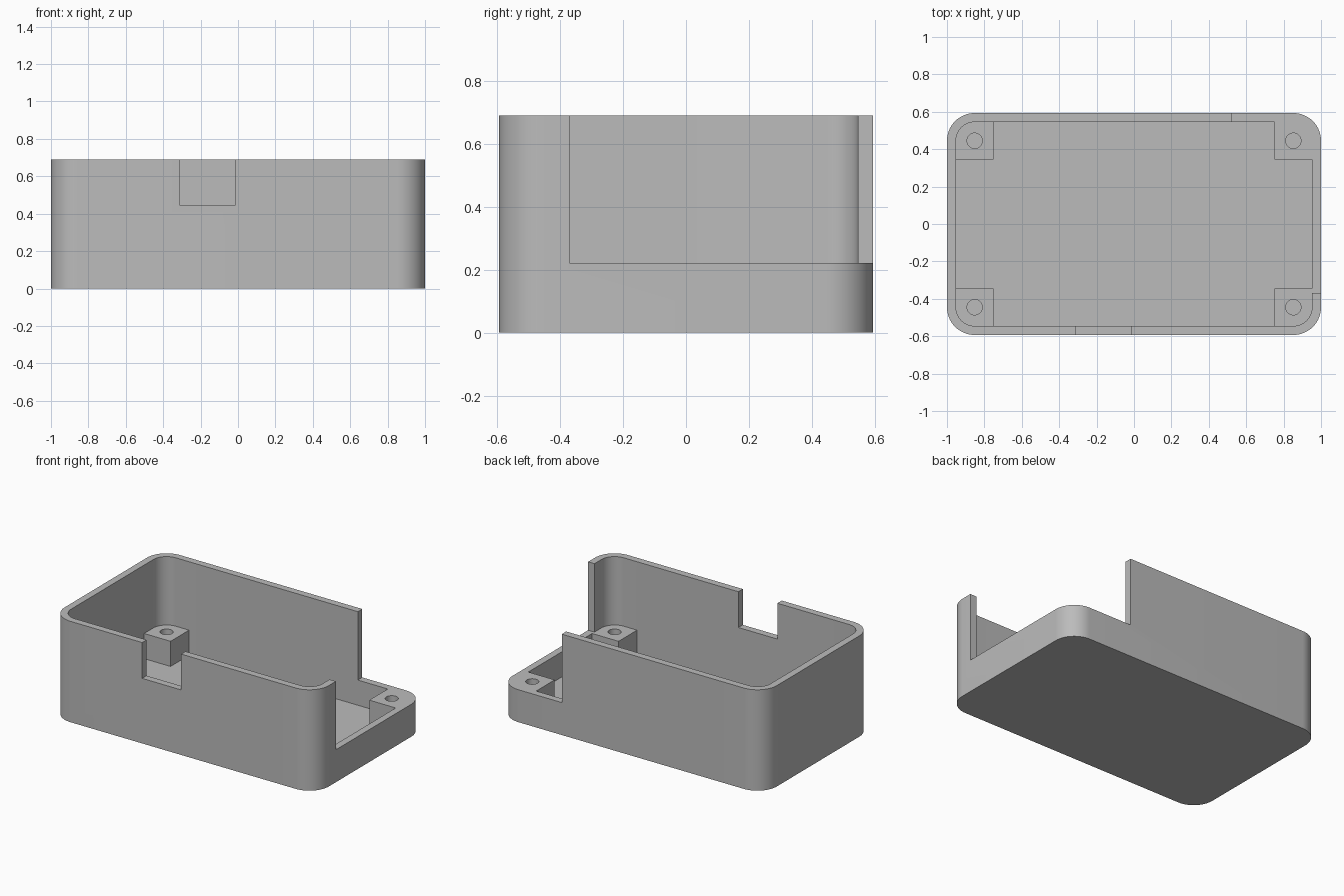
import bpy, bmesh
from math import pi, cos, sin, radians

if "Cube" in bpy.data.objects:
    bpy.data.objects.remove(bpy.data.objects["Cube"], do_unlink=True)

HX, HY, HEIGHT = 1.0, 0.593, 0.69      # half length, half width, height
WALL, FLOOR, RADIUS = 0.048, 0.05, 0.148
LOW = 0.222                            # rim height at the open corner

grey = bpy.data.materials.new("plain grey")
grey.use_nodes = True
grey.diffuse_color = (0.5, 0.5, 0.5, 1)
grey.node_tree.nodes["Principled BSDF"].inputs["Base Color"].default_value = (0.5, 0.5, 0.5, 1)


def prism(name, outline, z0, z1):
    """Extrude a counter-clockwise outline from z0 to z1."""
    bm = bmesh.new()
    face = bm.faces.new([bm.verts.new((x, y, z0)) for x, y in outline])
    top = bmesh.ops.extrude_face_region(bm, geom=[face])["geom"]
    verts = [v for v in top if isinstance(v, bmesh.types.BMVert)]
    bmesh.ops.translate(bm, vec=(0, 0, z1 - z0), verts=verts)
    bmesh.ops.recalc_face_normals(bm, faces=bm.faces)
    mesh = bpy.data.meshes.new(name)
    bm.to_mesh(mesh)
    bm.free()
    mesh.materials.append(grey)
    obj = bpy.data.objects.new(name, mesh)
    bpy.context.collection.objects.link(obj)
    return obj


def rounded(hx, hy, r, steps=16):
    corners = [(1, 1, 0), (-1, 1, 1), (-1, -1, 2), (1, -1, 3)]
    return [(sx * (hx - r) + r * cos((q + i / steps) * pi / 2),
             sy * (hy - r) + r * sin((q + i / steps) * pi / 2))
            for sx, sy, q in corners for i in range(steps + 1)]


def rect(x0, x1, y0, y1):
    return [(x0, y0), (x1, y0), (x1, y1), (x0, y1)]


def activate(obj):
    bpy.ops.object.select_all(action='DESELECT')
    obj.select_set(True)
    bpy.context.view_layer.objects.active = obj


def cut(obj, cutter):
    mod = obj.modifiers.new("cut", 'BOOLEAN')
    mod.operation, mod.solver, mod.object = 'DIFFERENCE', 'EXACT', cutter
    activate(obj)
    bpy.ops.object.modifier_apply(modifier=mod.name)
    bpy.data.objects.remove(cutter, do_unlink=True)


def smooth(obj):
    activate(obj)
    bpy.ops.object.shade_smooth_by_angle(angle=radians(30))


# Open box with rounded corners
case = prism("case_shell", rounded(HX, HY, RADIUS), 0, HEIGHT)
cut(case, prism("cavity", rounded(HX - WALL, HY - WALL, RADIUS - WALL), FLOOR, 1))
# Front notch, and the large opening around the back corner
cut(case, prism("notch", rect(-0.31, -0.015, -0.8, -0.4), 0.445, 1))
cut(case, prism("opening", rect(0.525, 1.2, -0.37, 0.8), LOW, 1))
smooth(case)

# Screw posts in the four corners
for sx, side in ((1, "left"), (-1, "right")):
    for sy, end in ((1, "back"), (-1, "front")):
        cx, cy, h = sx * 0.852, sy * 0.445, 0.1
        post = prism(f"{end}_{side}_post", rect(cx - h, cx + h, cy - h, cy + h), FLOOR - 0.01, LOW)
        hole = [(cx + 0.041 * cos(a * pi / 16), cy + 0.041 * sin(a * pi / 16)) for a in range(32)]
        cut(post, prism("screw_hole", hole, FLOOR + 0.01, 1))
        smooth(post)
